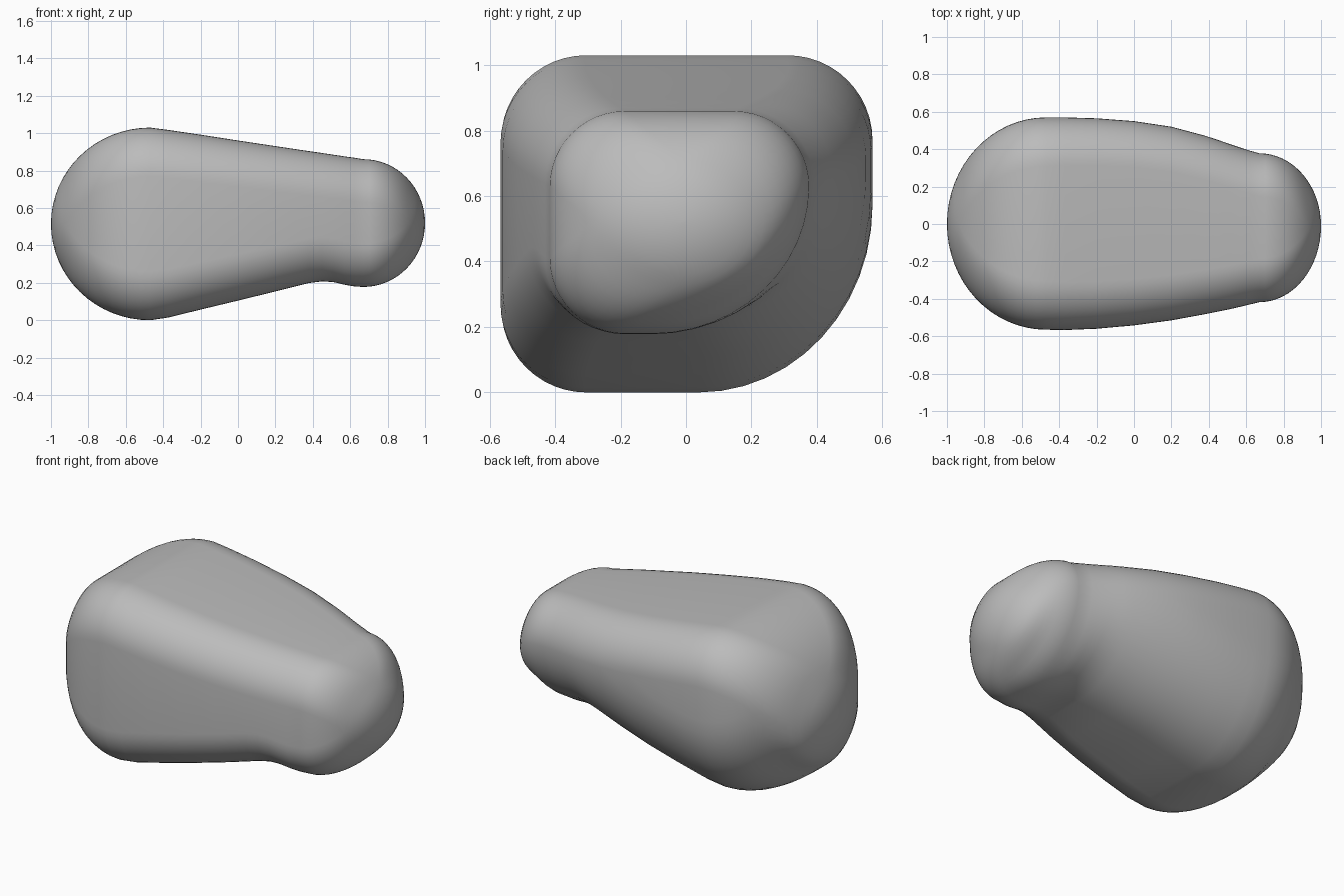
import bpy, bmesh
from math import sin, cos, pi

cube = bpy.data.objects.get("Cube")
if cube:
    bpy.data.objects.remove(cube)

stone = bpy.data.materials.new("mid grey")
stone.use_nodes = True
stone.diffuse_color = (0.5, 0.5, 0.5, 1)
stone.node_tree.nodes["Principled BSDF"].inputs["Base Color"].default_value = (0.5, 0.5, 0.5, 1)

# Stations along the body: x, bottom, top, front, back
STATIONS = [
    (-0.47, 0.0, 1.03, -0.565, 0.57),
    (-0.37, 0.015, 1.017, -0.567, 0.57),
    (-0.2, 0.057, 0.992, -0.56, 0.565),
    (0.0, 0.105, 0.961, -0.542, 0.55),
    (0.2, 0.154, 0.931, -0.515, 0.52),
    (0.38, 0.199, 0.904, -0.482, 0.472),
    (0.45, 0.208, 0.894, -0.468, 0.449),
    (0.51, 0.204, 0.885, -0.456, 0.428),
    (0.57, 0.190, 0.876, -0.442, 0.408),
    (0.62, 0.181, 0.869, -0.43, 0.392),
    (0.67, 0.178, 0.861, -0.418, 0.378),
]
ARC = 12
RINGS = 16


def section(x, z0, z1, y0, y1, small, big):
    """Rounded rectangle with one wide corner at the lower back."""
    w, h = y1 - y0, z1 - z0
    ry, rz = min(small, w / 2), min(small, h / 2)
    by, bz = min(big, w - ry), min(big * 1.08, h - rz)
    corners = [(y1 - ry, z1 - rz, ry, rz, 0), (y0 + ry, z1 - rz, ry, rz, 1),
               (y0 + ry, z0 + rz, ry, rz, 2), (y1 - by, z0 + bz, by, bz, 3)]
    points = []
    for cy, cz, a, b, quarter in corners:
        for i in range(ARC + 1):
            t = (quarter + i / ARC) * pi / 2
            points.append((x, cy + a * cos(t), cz + b * sin(t)))
    return points


def cap(station, tip, mid_y, mid_z, small, big):
    """Sections that round the body off towards a tip, widest first."""
    x, z0, z1, y0, y1 = station
    rings = []
    for i in range(1, RINGS + 1):
        t = min(i / RINGS, 0.995) * pi / 2
        s = cos(t)
        rings.append(section(x + (tip - x) * sin(t),
                             mid_z + (z0 - mid_z) * s, mid_z + (z1 - mid_z) * s,
                             mid_y + (y0 - mid_y) * s, mid_y + (y1 - mid_y) * s,
                             small, big))
    return rings


# Wide rounded end, tapering middle, then the bulging nose
rings = cap(STATIONS[0], -1, 0, 0.515, 0.26, 0.53)[::-1]
first, last = STATIONS[0][0], STATIONS[-1][0]
for st in STATIONS:
    f = (st[0] - first) / (last - first)
    rings.append(section(*st, 0.26 - 0.03 * f, 0.53 - 0.05 * f))
rings += cap(STATIONS[-1], 1, -0.01, 0.52, 0.23, 0.48)

bm = bmesh.new()
loops = [[bm.verts.new(p) for p in ring] for ring in rings]
for a, b in zip(loops, loops[1:]):
    for i in range(len(a)):
        j = (i + 1) % len(a)
        bm.faces.new((a[i], a[j], b[j], b[i]))
bm.faces.new(loops[0])
bm.faces.new(loops[-1])
bmesh.ops.remove_doubles(bm, verts=bm.verts, dist=0.0003)
bmesh.ops.recalc_face_normals(bm, faces=bm.faces)

mesh = bpy.data.meshes.new("rounded_body")
bm.to_mesh(mesh)
bm.free()
mesh.materials.append(stone)
mesh.shade_smooth()
body = bpy.data.objects.new("rounded_body", mesh)
bpy.context.collection.objects.link(body)
